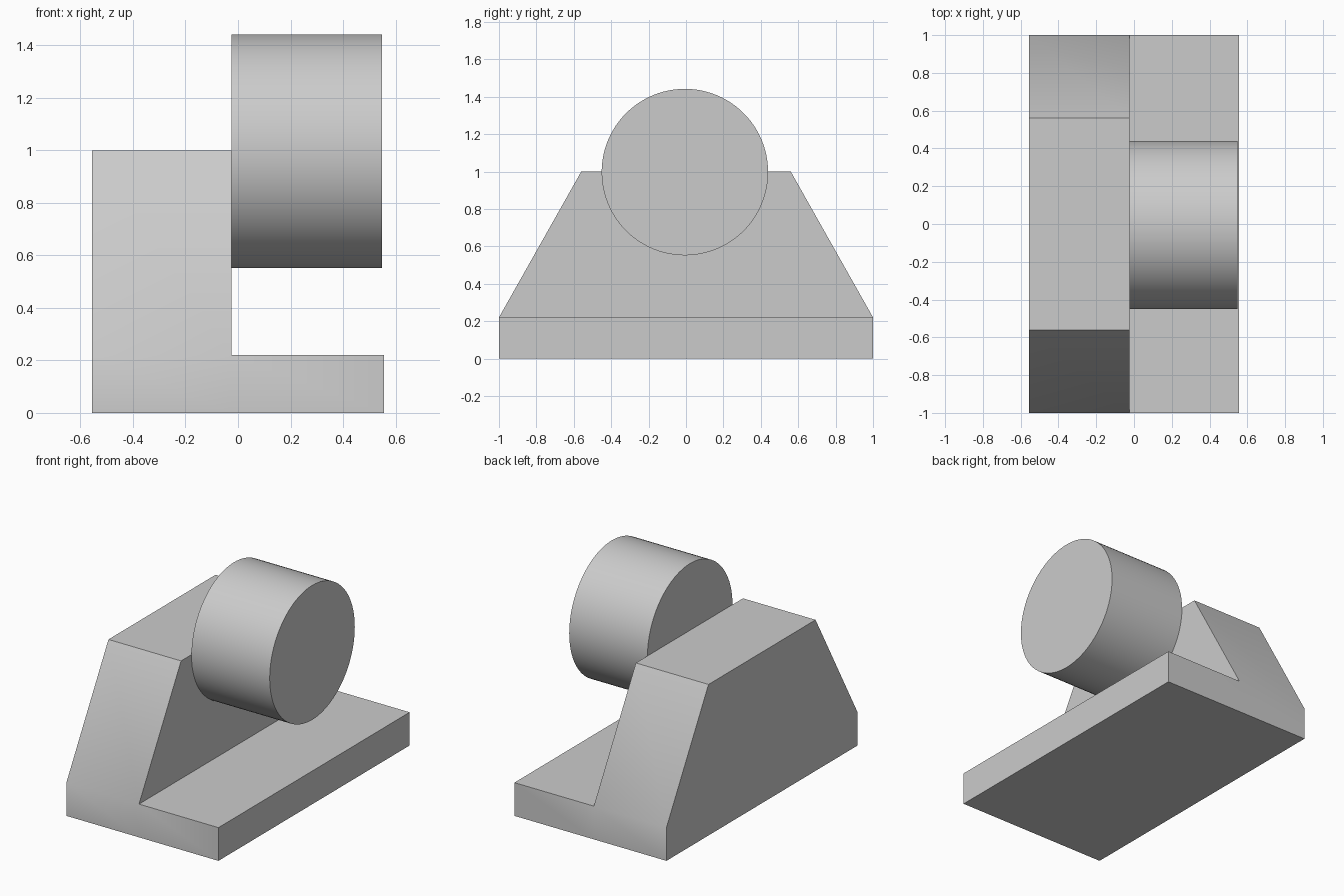
import bpy, bmesh, math
from mathutils import Matrix, Vector

if "Cube" in bpy.data.objects:
    bpy.data.objects.remove(bpy.data.objects["Cube"])

BASE_H, TOP_H, TOP_Y = 0.22, 1.0, 0.56
HALF_X, STEP_X = 0.557, -0.025


def smooth(obj):
    bpy.ops.object.select_all(action='DESELECT')
    obj.select_set(True)
    bpy.context.view_layer.objects.active = obj
    bpy.ops.object.shade_smooth_by_angle(angle=math.radians(35))


def finish(name, bm):
    bmesh.ops.recalc_face_normals(bm, faces=bm.faces[:])
    mesh = bpy.data.meshes.new(name)
    bm.to_mesh(mesh)
    bm.free()
    obj = bpy.data.objects.new(name, mesh)
    bpy.context.collection.objects.link(obj)
    smooth(obj)


# Base slab, split lengthwise, with the tapered upright drawn up from its left strip
bm = bmesh.new()
bmesh.ops.create_cube(bm, size=1, matrix=Matrix.Translation((0, 0, BASE_H / 2))
                      @ Matrix.Diagonal((2 * HALF_X, 2, BASE_H, 1)))
bmesh.ops.bisect_plane(bm, geom=bm.verts[:] + bm.edges[:] + bm.faces[:],
                       plane_co=(STEP_X, 0, 0), plane_no=(1, 0, 0))
bm.normal_update()
strip = [f for f in bm.faces if f.normal.z > 0.9 and f.calc_center_median().x < STEP_X]
top = bmesh.ops.extrude_discrete_faces(bm, faces=strip)["faces"][0]
for v in top.verts:
    v.co = Vector((v.co.x, v.co.y * TOP_Y, TOP_H))
finish("base_with_upright", bm)

# Round boss standing out from the upright
x0, x1, radius = STEP_X, 0.548, 0.445
bm = bmesh.new()
bmesh.ops.create_cone(bm, cap_ends=True, segments=96, radius1=radius, radius2=radius,
                      depth=x1 - x0,
                      matrix=Matrix.Translation(((x0 + x1) / 2, -0.006, 0.997))
                      @ Matrix.Rotation(math.pi / 2, 4, 'Y'))
finish("round_boss", bm)
